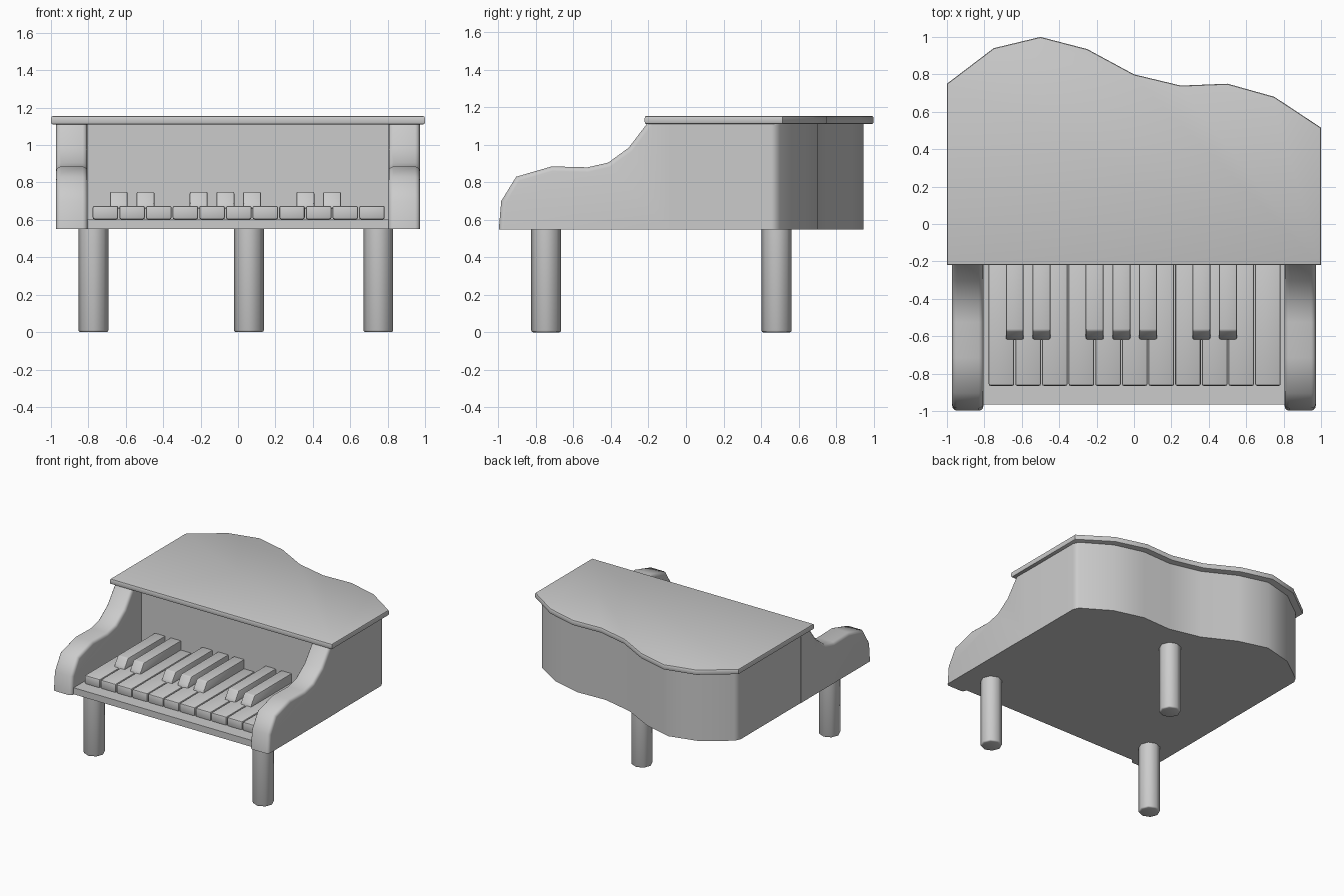
import bpy, bmesh, math

if "Cube" in bpy.data.objects:
    bpy.data.objects.remove(bpy.data.objects["Cube"])


def prism(name, pts, axis, lo, hi, bevel=0.0, segments=2, pick=None, angle=35):
    """Extrude a 2D outline along z (pts = x,y) or along x (pts = y,z)."""
    bm = bmesh.new()
    place = (lambda p, d: (p[0], p[1], d)) if axis == 'Z' else (lambda p, d: (d, p[0], p[1]))
    a = [bm.verts.new(place(p, lo)) for p in pts]
    b = [bm.verts.new(place(p, hi)) for p in pts]
    bm.faces.new(a)
    bm.faces.new(b)
    n = len(pts)
    for i in range(n):
        j = (i + 1) % n
        bm.faces.new((a[i], a[j], b[j], b[i]))
    bmesh.ops.recalc_face_normals(bm, faces=bm.faces)
    if bevel:
        edges = [e for e in bm.edges if pick is None or pick(e)]
        bmesh.ops.bevel(bm, geom=edges, offset=bevel, segments=segments,
                        profile=0.5, affect='EDGES', clamp_overlap=True)
    mesh = bpy.data.meshes.new(name)
    bm.to_mesh(mesh)
    bm.free()
    ob = bpy.data.objects.new(name, mesh)
    bpy.context.collection.objects.link(ob)
    bpy.ops.object.select_all(action='DESELECT')
    ob.select_set(True)
    bpy.context.view_layer.objects.active = ob
    bpy.ops.object.shade_smooth_by_angle(angle=math.radians(angle))
    return ob


def rect(x0, x1, y0, y1):
    return [(x0, y0), (x1, y0), (x1, y1), (x0, y1)]


PANEL_Y = -0.09     # back of the keyboard recess
FLOOR = 0.55
TOP = 1.11

# Main case with the curved tail
case = [(-0.97, PANEL_Y), (0.97, PANEL_Y), (0.97, 0.455), (0.95, 0.50), (0.73, 0.635),
        (0.49, 0.70), (0.24, 0.69), (-0.015, 0.75), (-0.265, 0.88), (-0.5, 0.945),
        (-0.735, 0.885), (-0.945, 0.73), (-0.97, 0.685)]
body = prism("case", case, 'Z', FLOOR, TOP, angle=45)
body.modifiers.new("weighted", 'WEIGHTED_NORMAL').keep_sharp = True

# Lid
lid = [(-1, -0.22), (1, -0.22), (1, 0.515), (0.75, 0.68), (0.5, 0.75), (0.25, 0.74),
       (0, 0.8), (-0.25, 0.935), (-0.5, 1.0), (-0.75, 0.94), (-1, 0.75)]
prism("lid", lid, 'Z', TOP, 1.155, bevel=0.011,
      pick=lambda e: abs(e.verts[0].co.z - e.verts[1].co.z) < 1e-4)

# Curved arms beside the keyboard
arm = [(PANEL_Y, FLOOR), (-0.998, FLOOR), (-0.985, 0.70), (-0.905, 0.83), (-0.715, 0.885),
       (-0.525, 0.88), (-0.415, 0.905), (-0.305, 0.985), (-0.21, TOP), (PANEL_Y, TOP)]


def arm_rim(e):
    p, q = e.verts[0].co, e.verts[1].co
    return (abs(p.x - q.x) < 1e-4 and max(p.y, q.y) < PANEL_Y - 0.01)


for side, s in (("left", -1), ("right", 1)):
    prism(side + "_arm", arm, 'X', *sorted((s * 0.805, s * 0.972)),
          bevel=0.025, segments=3, pick=arm_rim, angle=42)

# Key bed
prism("key_bed", rect(-0.805, 0.805, -0.965, PANEL_Y), 'Z', FLOOR, 0.603)

# White keys
START, STEP = -0.78, 0.1425
for i in range(11):
    x = START + i * STEP
    prism(f"white_key_{i + 1}", rect(x + 0.003, x + STEP - 0.003, -0.865, PANEL_Y),
          'Z', 0.603, 0.675, bevel=0.01)

# Black keys with sloping fronts
black = [(PANEL_Y, 0.66), (-0.622, 0.66), (-0.612, 0.69), (-0.57, 0.75), (PANEL_Y, 0.75)]
for i in (1, 2, 4, 5, 6, 8, 9):
    x = START + i * STEP
    prism(f"black_key_{i}", black, 'X', x - 0.048, x + 0.048, bevel=0.009)

# Eight-sided legs
for name, cx, cy in (("front_left_leg", -0.773, -0.745),
                     ("front_right_leg", 0.75, -0.745),
                     ("back_leg", 0.058, 0.483)):
    ring = [(cx + 0.08 * math.cos(k * math.pi / 4), cy + 0.08 * math.sin(k * math.pi / 4))
            for k in range(8)]
    prism(name, ring, 'Z', 0, FLOOR, bevel=0.01, angle=50,
          pick=lambda e: max(v.co.z for v in e.verts) < 1e-4)
